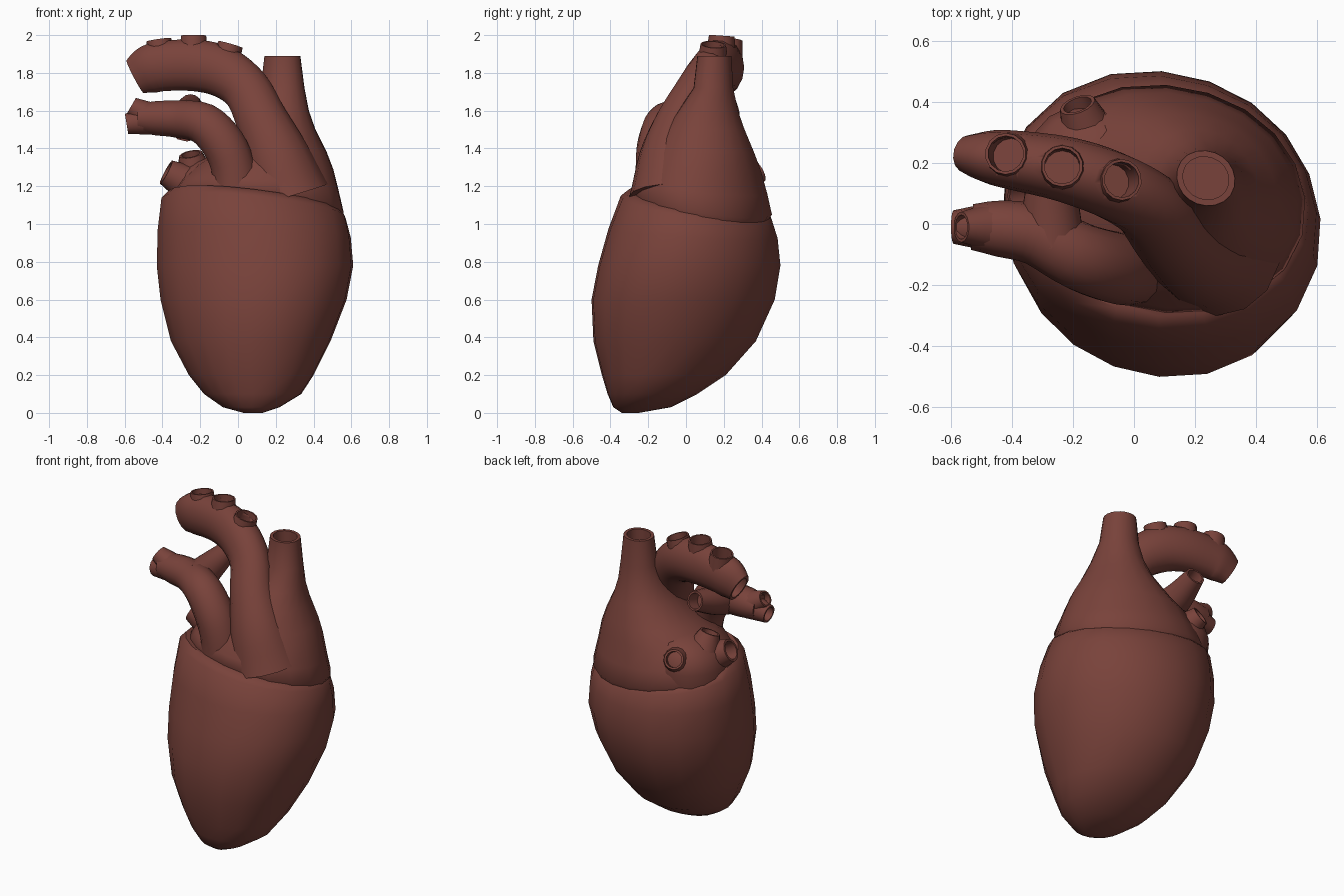
import bpy, math
from mathutils import Vector

if "Cube" in bpy.data.objects:
    bpy.data.objects.remove(bpy.data.objects["Cube"])

mat = bpy.data.materials.new("heart_red_brown")
mat.diffuse_color = (0.19, 0.055, 0.043, 1)
mat.use_nodes = True
mat.node_tree.nodes["Principled BSDF"].inputs["Base Color"].default_value = mat.diffuse_color


def loft(name, rings):
    """Skin a list of equal rings and cap both ends."""
    n = len(rings[0])
    verts = [p for r in rings for p in r]
    faces = [list(range(n))[::-1], [(len(rings) - 1) * n + i for i in range(n)]]
    for k in range(len(rings) - 1):
        for i in range(n):
            j = (i + 1) % n
            faces.append([k * n + i, k * n + j, (k + 1) * n + j, (k + 1) * n + i])
    me = bpy.data.meshes.new(name)
    me.from_pydata(verts, [], faces)
    me.materials.append(mat)
    ob = bpy.data.objects.new(name, me)
    bpy.context.collection.objects.link(ob)
    bpy.ops.object.select_all(action='DESELECT')
    ob.select_set(True)
    bpy.context.view_layer.objects.active = ob
    bpy.ops.object.mode_set(mode='EDIT')
    bpy.ops.mesh.select_all(action='SELECT')
    bpy.ops.mesh.normals_make_consistent(inside=False)
    bpy.ops.object.mode_set(mode='OBJECT')
    bpy.ops.object.shade_smooth_by_angle(angle=math.radians(50))
    return ob


def slab(z, x0, x1, y0, y1, tilt=0, n=20):
    """Skewed oval ring from its extents; tilt lowers its right and back."""
    out = []
    for i in range(n):
        c, s = math.cos(2 * math.pi * i / n), math.sin(2 * math.pi * i / n)
        f = 1 - 0.09 * c * s + 0.05 * (c * s) ** 2
        out.append(Vector(((x0 + x1) / 2 + (x1 - x0) / 2 * c * f,
                           (y0 + y1) / 2 + (y1 - y0) / 2 * s * f,
                           z - tilt * (0.055 * c + 0.065 * s))))
    return out


def tube(name, path, ref=(0, 1, 0), flat=(1, 1), depth=0.08, steps=4, n=14, wall=0.8):
    """Vessel along (x, y, z, radius) points, with a recessed open end."""
    P = [Vector(p) for p in path]
    P = [2 * P[0] - P[1]] + P + [2 * P[-1] - P[-2]]
    pts = []
    for k in range(1, len(P) - 2):
        a, b, c, d = P[k - 1:k + 3]
        for s in range(steps):
            t = s / steps
            pts.append(0.5 * (2 * b + (c - a) * t + (2 * a - 5 * b + 4 * c - d) * t * t
                              + (3 * b - a - 3 * c + d) * t ** 3))
    pts.append(P[-2])
    ref = Vector(ref)

    def ring(q, t, w, f=1.0):
        v = t.cross(ref).normalized()
        u = v.cross(t).normalized()
        r = q[3] * f
        return [q.xyz + u * r * w * math.cos(a) + v * r * math.sin(a)
                for a in (2 * math.pi * i / n for i in range(n))]

    rings = []
    for i, q in enumerate(pts):
        t = (pts[min(i + 1, len(pts) - 1)].xyz - pts[max(i - 1, 0)].xyz).normalized()
        w = flat[0] + (flat[1] - flat[0]) * i / (len(pts) - 1)
        rings.append(ring(q, t, w))
    if depth:
        rings.append(ring(pts[-1], t, w, wall))
        q = pts[-1].copy()
        q.xyz = q.xyz - t * depth
        rings.append(ring(q, t, w, wall))
    return loft(name, rings)


# Ventricles: the large lower body
loft("ventricles", [slab(*r) for r in [
    (0.0, 0.03, 0.13, -0.34, -0.25),
    (0.03, -0.08, 0.22, -0.385, -0.08),
    (0.10, -0.18, 0.335, -0.415, 0.06),
    (0.20, -0.26, 0.40, -0.445, 0.21),
    (0.38, -0.355, 0.49, -0.49, 0.37),
    (0.60, -0.41, 0.575, -0.50, 0.47),
    (0.78, -0.43, 0.61, -0.465, 0.50),
    (0.95, -0.425, 0.597, -0.41, 0.485, 0.4),
    (1.085, -0.405, 0.57, -0.345, 0.455, 1),
    (1.12, -0.37, 0.53, -0.30, 0.42, 1)]])

# Right atrium narrowing upward into the vena cava, open on top
loft("right_atrium_and_vena_cava", [slab(*r) for r in [
    (1.06, -0.34, 0.53, -0.26, 0.42, 1),
    (1.115, -0.35, 0.56, -0.29, 0.455, 1),
    (1.20, -0.31, 0.535, -0.275, 0.43, 0.6),
    (1.30, -0.23, 0.505, -0.22, 0.395, 0.2),
    (1.38, -0.11, 0.47, -0.18, 0.36),
    (1.50, 0.02, 0.41, -0.11, 0.31),
    (1.60, 0.08, 0.375, -0.04, 0.275),
    (1.72, 0.12, 0.352, 0.04, 0.25),
    (1.89, 0.14, 0.33, 0.06, 0.24),
    (1.89, 0.16, 0.31, 0.08, 0.22),
    (1.70, 0.16, 0.31, 0.08, 0.22)]])

# Left atrium: bulge at the back left
loft("left_atrium", [slab(*r) for r in [
    (1.06, -0.36, 0.10, -0.12, 0.37),
    (1.18, -0.365, 0.10, -0.12, 0.39),
    (1.27, -0.33, 0.08, -0.07, 0.37),
    (1.33, -0.25, 0.04, 0.0, 0.31),
    (1.355, -0.16, -0.02, 0.08, 0.22)]])

# Pulmonary vein stubs on the left atrium
for i, (a, b) in enumerate([((-0.13, 0.24, 1.20, 0.11), (-0.185, 0.39, 1.28, 0.06)),
                            ((-0.24, 0.10, 1.20, 0.11), (-0.38, 0.08, 1.275, 0.07)),
                            ((-0.22, 0.16, 1.22, 0.12), (-0.25, 0.11, 1.37, 0.062))]):
    tube(f"pulmonary_vein_{i + 1}", [a, b], ref=(0.3, 0.3, 1) if i < 2 else (0, 1, 0))

# Aorta arch, flattening towards its end
aorta = tube("aorta", [
    (0.27, -0.08, 1.15, 0.22), (0.205, -0.08, 1.36, 0.175), (0.125, -0.03, 1.55, 0.14),
    (0.045, 0.06, 1.71, 0.13), (-0.08, 0.13, 1.805, 0.138), (-0.23, 0.18, 1.84, 0.14),
    (-0.40, 0.21, 1.835, 0.135), (-0.475, 0.22, 1.815, 0.13), (-0.545, 0.23, 1.78, 0.10)],
    flat=(1, 0.62))

# Three branch openings on top of the arch, bored into the aorta
for i, (x, y, z, lean) in enumerate([(-0.42, 0.23, 1.975, -0.02),
                                     (-0.235, 0.19, 1.997, 0.0),
                                     (-0.04, 0.145, 1.95, 0.04)]):
    base = (x - lean, y - 0.01, z - 0.14)
    bore = tube("bore_cutter", [(*base, 0.06), (x + lean * 0.5, y, z + 0.07, 0.06)], depth=0)
    bore.hide_render = True
    m = aorta.modifiers.new("bore", 'BOOLEAN')
    m.operation, m.solver, m.object = 'DIFFERENCE', 'EXACT', bore
    # place the bore before any smoothing modifier, then bake it
    bpy.context.view_layer.objects.active = aorta
    bpy.ops.object.modifier_apply(modifier=m.name)
    bpy.data.objects.remove(bore)
    tube(f"aorta_branch_{i + 1}", [(*base, 0.082), (x, y, z, 0.068)], depth=0.12, wall=0.86)

# Pulmonary artery trunk, its forked left end and its rear branch
tube("pulmonary_artery", [
    (0.0, -0.12, 1.10, 0.15), (-0.02, -0.145, 1.28, 0.122), (-0.075, -0.14, 1.42, 0.118),
    (-0.18, -0.105, 1.53, 0.112), (-0.32, -0.035, 1.555, 0.10),
    (-0.44, -0.015, 1.56, 0.092), (-0.53, -0.01, 1.56, 0.075)], depth=0)
tube("pulmonary_fork_upper", [(-0.47, -0.01, 1.57, 0.08), (-0.565, -0.01, 1.625, 0.05)])
tube("pulmonary_fork_lower", [(-0.47, -0.01, 1.55, 0.08), (-0.59, -0.01, 1.53, 0.055)])
tube("pulmonary_rear_branch", [(-0.27, -0.06, 1.545, 0.11), (-0.27, 0.09, 1.575, 0.09),
                               (-0.25, 0.265, 1.63, 0.06)], ref=(0, 0, 1))
